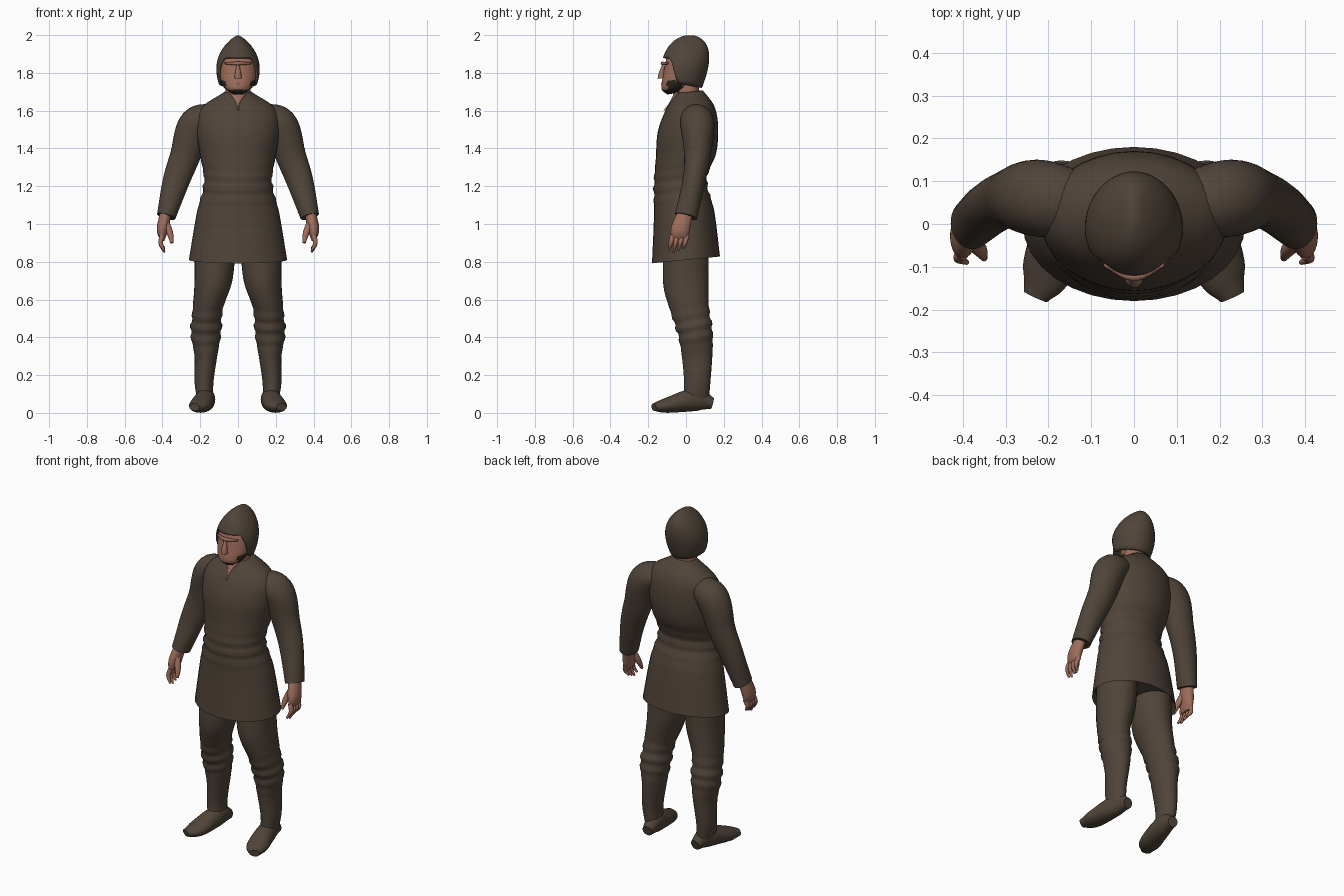
import bpy, bmesh, math
from mathutils import Vector

if "Cube" in bpy.data.objects:
    bpy.data.objects.remove(bpy.data.objects["Cube"], do_unlink=True)


def material(name, red, green, blue):
    mat = bpy.data.materials.new(name)
    mat.use_nodes = True
    mat.diffuse_color = (red, green, blue, 1)
    shader = mat.node_tree.nodes["Principled BSDF"]
    shader.inputs["Base Color"].default_value = mat.diffuse_color
    shader.inputs["Roughness"].default_value = .9
    return mat


CLOTH = material("brown cloth", .08, .058, .041)
SKIN = material("skin", .34, .155, .105)
BEARD = material("dark beard", .03, .021, .016)
SIDEWAYS = Vector((1, 0, 0))
DEPTH = Vector((0, 1, 0))
UP = Vector((0, 0, 1))


def finish(name, bm, materials):
    """Turn the bmesh into a smooth-shaded object."""
    bmesh.ops.recalc_face_normals(bm, faces=bm.faces)
    for face in bm.faces:
        face.smooth = True
    mesh = bpy.data.meshes.new(name)
    bm.to_mesh(mesh)
    bm.free()
    mesh.set_sharp_from_angle(angle=math.radians(60))
    for mat in materials:
        mesh.materials.append(mat)
    thing = bpy.data.objects.new(name, mesh)
    bpy.context.collection.objects.link(thing)
    return thing


def bridge(bm, rows):
    """Join neighbouring rings of vertices with quads."""
    for upper, lower in zip(rows, rows[1:]):
        for i in range(len(upper)):
            bm.faces.new((upper[i - 1], upper[i], lower[i], lower[i - 1]))


def smooth_path(keys, steps):
    """Pass a spline through key rings, blending position and radii alike."""
    keys = [Vector(key) for key in keys]
    keys = [2 * keys[0] - keys[1], *keys, 2 * keys[-1] - keys[-2]]
    path = []
    for a, b, c, d in zip(keys, keys[1:], keys[2:], keys[3:]):
        for step in range(steps):
            t = step / steps
            path.append(b + (c - a) * (t / 2)
                        + (2 * a - 5 * b + 4 * c - d) * (t * t / 2)
                        + (3 * b - a - 3 * c + d) * (t ** 3 / 2))
    return path + [keys[-2]]


def loft(name, keys, mat, side=1, count=32, steps=8, across=None,
         tilt=0, folds=None, hollow=False, beard_rule=None):
    """Skin elliptical rings given as x, y, z, half width, half depth.
    Rings lie level, or square to the path when an across axis is given.
    Cloth gathers in ripples around the height named by folds."""
    bm = bmesh.new()
    path = smooth_path(keys, steps)
    centres = [Vector(ring[:3]) for ring in path]
    rows = []
    for k, (centre, ring) in enumerate(zip(centres, path)):
        u, v = SIDEWAYS, DEPTH
        if across:
            along = centres[min(k + 1, len(path) - 1)] - centres[max(k - 1, 0)]
            u = across.cross(along).normalized()
            v = along.cross(u).normalized()
        gather = 0
        if folds:
            away = (centre.z - folds) / .08
            gather = .006 * math.cos(away * 8) * math.exp(-away * away)
        row = []
        for i in range(count):
            angle = math.tau * i / count
            spot = (centre + u * (ring[3] + gather) * math.cos(angle)
                    + v * (ring[4] + gather) * math.sin(angle))
            spot.z = max(spot.z + tilt * (spot.y - centre.y), 0)
            row.append(bm.verts.new((spot.x * side, spot.y, spot.z)))
        rows.append(row)
    bridge(bm, rows)
    bm.faces.new(rows[0])
    end = bm.faces.new(rows[-1])
    if hollow:
        bmesh.ops.recalc_face_normals(bm, faces=bm.faces)
        bmesh.ops.inset_region(bm, faces=[end], thickness=.02, depth=-.04)
    if beard_rule:
        for face in bm.faces:
            face.material_index = int(beard_rule(face.calc_center_median()))
    return finish(name, bm, [mat, BEARD] if beard_rule else [mat])


def taper(name, points, radius, side=1, across=DEPTH, both_ends=False):
    """A slim round form that narrows to a rounded tip."""
    keys = []
    for k, point in enumerate(points):
        t = k / (len(points) - 1)
        reach = abs(2 * t - 1) if both_ends else t
        keys.append((*point, *[radius * (1 - .6 * reach ** 2)] * 2))
    loft(name, keys, SKIN, side, count=12, steps=4, across=across)


# Tunic: collar, chest, gathered waist and flared skirt with an open hem
loft("tunic", [(0, .02, 1.7, .07, .07), (0, .02, 1.61, .2, .13),
               (0, .01, 1.5, .22, .16), (0, 0, 1.36, .2, .16),
               (0, -.03, 1.22, .18, .14), (0, -.01, 1.05, .22, .16),
               (0, 0, .81, .26, .18)],
     CLOTH, tilt=.1, folds=1.2, hollow=True)

# Neck and the slit at the front of the collar
loft("neck", [(0, .02, 1.62, .07, .06), (0, 0, 1.8, .06, .06)], SKIN)
loft("neck_opening", [(0, -.04, 1.7, .05, .02), (0, -.08, 1.64, .01, .01),
                      (0, -.11, 1.6, .004, .01)], SKIN, count=16)


# Head, with a beard that follows the jaw
def on_jaw(spot):
    cheek = spot.z < 1.76 and -.1 < spot.y < -.02 and abs(spot.x) > .05
    return spot.z < 1.71 or cheek


loft("head", [(0, -.07, 1.69, .03, .03), (0, -.05, 1.73, .08, .08),
              (0, -.02, 1.81, .1, .1), (0, 0, 1.9, .09, .1),
              (0, .01, 1.94, .05, .07)], SKIN, tilt=.15, beard_rule=on_jaw)

# Nose, lips and brow
taper("nose", [(0, -.13, 1.77), (0, -.13, 1.79), (0, -.12, 1.84)], .02)
for name, height, reach, radius in (("lips", 1.74, .03, .008),
                                    ("brow", 1.85, .07, .01)):
    taper(name, [(-reach, reach / 2 - .13, height), (0, -.124, height),
                 (reach, reach / 2 - .13, height)], radius,
          across=UP, both_ends=True)

# Cap: narrow ridged crown, with a rim that drops from brow to nape
bm = bmesh.new()
rows = []
for level in range(1, 20):
    row = []
    for i in range(48):
        angle = math.tau * i / 48
        front = min(max(-1.5 * math.sin(angle) - .15, 0), 1)
        rim = .26 - .14 * front * front * (3 - 2 * front)
        drop = (rim + .02 * max(math.sin(angle), 0)) * (level / 19) ** 1.5
        width = .115 * math.sin(math.pi / 2 * (drop / .18) ** .75)
        depth = .125 * math.sin(math.pi / 2 * (drop / .16) ** .5)
        row.append(bm.verts.new((width * math.cos(angle),
                                 .02 - .16 * drop + depth * math.sin(angle),
                                 2 - drop)))
    rows.append(row)
bridge(bm, rows)
bm.faces.new(rows[0])
shell = finish("cap", bm, [CLOTH]).modifiers.new("thickness", "SOLIDIFY")
shell.thickness = .012

for side, label in ((1, "left"), (-1, "right")):
    # Sleeve from inside the shoulder to the cuff
    loft(label + "_sleeve", [(.1, .04, 1.57, .06, .07), (.22, .06, 1.53, .09, .09),
                             (.28, .06, 1.36, .08, .07), (.33, .04, 1.22, .07, .06),
                             (.38, 0, 1.04, .05, .06)], CLOTH, side, across=DEPTH)

    # Hand with four curled fingers and a thumb
    loft(label + "_palm", [(.38, 0, 1.07, .03, .04), (.4, -.03, .97, .03, .05),
                           (.4, -.03, .91, .01, .04)], SKIN, side, across=DEPTH)
    for i, finger in enumerate(("index", "middle", "ring", "little")):
        y = .025 * i - .07
        tip = .85 + .01 * abs(i - 1)
        taper(f"{label}_{finger}_finger",
              [(.4, y, .94), (.41, y - .01, .9), (.39, y - .02, tip)], .014, side)
    taper(label + "_thumb",
          [(.38, -.04, 1), (.36, -.06, .95), (.35, -.08, .9)], .02, side)

    # Trouser leg, bunched at the knee and tucked into the boot shaft
    loft(label + "_leg", [(.12, 0, .9, .11, .12), (.13, 0, .7, .1, .12),
                          (.16, .02, .55, .08, .1), (.17, .05, .42, .08, .09),
                          (.17, .06, .3, .06, .08), (.18, .06, .16, .05, .07),
                          (.17, .05, .04, .04, .07)],
         CLOTH, side, tilt=.2, folds=.46)

    # Boot foot, turned outward
    loft(label + "_boot", [(.16, .14, .05, .03, .03), (.17, .05, .07, .05, .06),
                           (.2, -.1, .04, .06, .04), (.23, -.17, .03, .03, .02)],
         CLOTH, side, across=UP)
